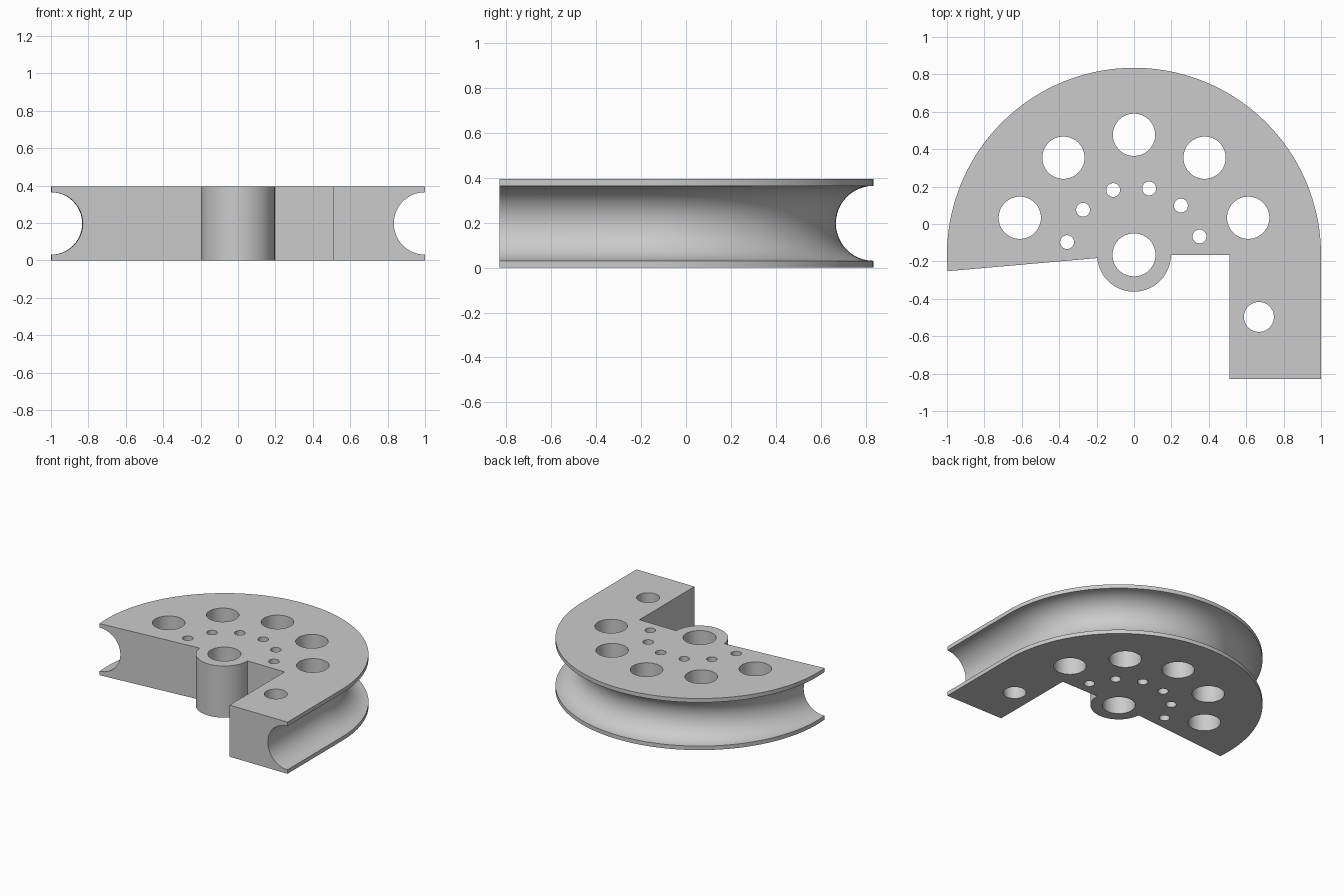
import bpy, bmesh
from math import sin, cos, pi, radians
from mathutils import Matrix, Vector

HEIGHT = 0.395
CY = -0.165          # y of the pivot axis
HUB_R = 0.197
GROOVE_R = 0.167
LEG_IN, LEG_END = 0.51, -0.83
STEP = 2.5           # degrees per arc segment

if "Cube" in bpy.data.objects:
    bpy.data.objects.remove(bpy.data.objects["Cube"])


def polar(radius, degrees):
    a = radians(degrees)
    return (radius * cos(a), CY + radius * sin(a))


def arc(radius, start, end):
    n = round((end - start) / STEP)
    return [polar(radius, start + (end - start) * i / n) for i in range(n + 1)]


def make_object(name, bm):
    bmesh.ops.recalc_face_normals(bm, faces=bm.faces)
    mesh = bpy.data.meshes.new(name)
    bm.to_mesh(mesh)
    bm.free()
    obj = bpy.data.objects.new(name, mesh)
    bpy.context.collection.objects.link(obj)
    return obj


# Body: half disc, hub and straight leg as one extruded outline
outline = arc(1, 0, 185) + arc(HUB_R, 185, 360)
outline += [(LEG_IN, CY), (LEG_IN, LEG_END), (1, LEG_END)]
bm = bmesh.new()
base = bm.faces.new([bm.verts.new((x, y, 0)) for x, y in outline])
top = bmesh.ops.extrude_face_region(bm, geom=[base], use_keep_orig=True)
bmesh.ops.translate(bm, vec=(0, 0, HEIGHT),
                    verts=[v for v in top["geom"] if isinstance(v, bmesh.types.BMVert)])
body = make_object("bending_shoe", bm)

# Cutter: round groove along the leg and around the rim
bm = bmesh.new()
stations = [((1, LEG_END - 0.1), 0)]
stations += [(polar(1, a * STEP), a * STEP) for a in range(79)]
rings = []
for (x, y), angle in stations:
    out = Vector((cos(radians(angle)), sin(radians(angle)), 0))
    centre = Vector((x, y, HEIGHT / 2))
    rings.append([bm.verts.new(centre + GROOVE_R * (cos(t) * out + sin(t) * Vector((0, 0, 1))))
                  for t in (2 * pi * i / 48 for i in range(48))])
for a, b in zip(rings, rings[1:]):
    for i in range(48):
        j = (i + 1) % 48
        bm.faces.new((a[i], a[j], b[j], b[i]))
bm.faces.new(rings[0])
bm.faces.new(rings[-1])
groove = make_object("groove_cutter", bm)

# Cutter: pivot bore, large and small hole rows, leg hole
holes = [((0, CY), 0.115), ((0.668, -0.497), 0.08)]
holes += [(polar(0.642, 18 + 36 * i), 0.113) for i in range(5)]
holes += [(polar(0.364, 15.7 + 30.7 * i), 0.037) for i in range(6)]
bm = bmesh.new()
for (x, y), radius in holes:
    bmesh.ops.create_cone(bm, cap_ends=True, segments=64, radius1=radius, radius2=radius,
                          depth=1, matrix=Matrix.Translation((x, y, HEIGHT / 2)))
drill = make_object("hole_cutter", bm)

# Cut the body
bpy.ops.object.select_all(action='DESELECT')
body.select_set(True)
bpy.context.view_layer.objects.active = body
for cutter in (groove, drill):
    cutter.hide_render = True
    mod = body.modifiers.new(cutter.name, 'BOOLEAN')
    mod.operation = 'DIFFERENCE'
    mod.solver = 'EXACT'
    mod.object = cutter
    bpy.ops.object.modifier_apply(modifier=mod.name)
    bpy.data.objects.remove(cutter)

# Plain grey finish
grey = bpy.data.materials.new("light_grey")
grey.use_nodes = True
colour = (0.6, 0.6, 0.6, 1)
grey.diffuse_color = colour
grey.node_tree.nodes["Principled BSDF"].inputs["Base Color"].default_value = colour
body.data.materials.clear()
body.data.materials.append(grey)
bpy.ops.object.shade_smooth_by_angle(angle=radians(30))
